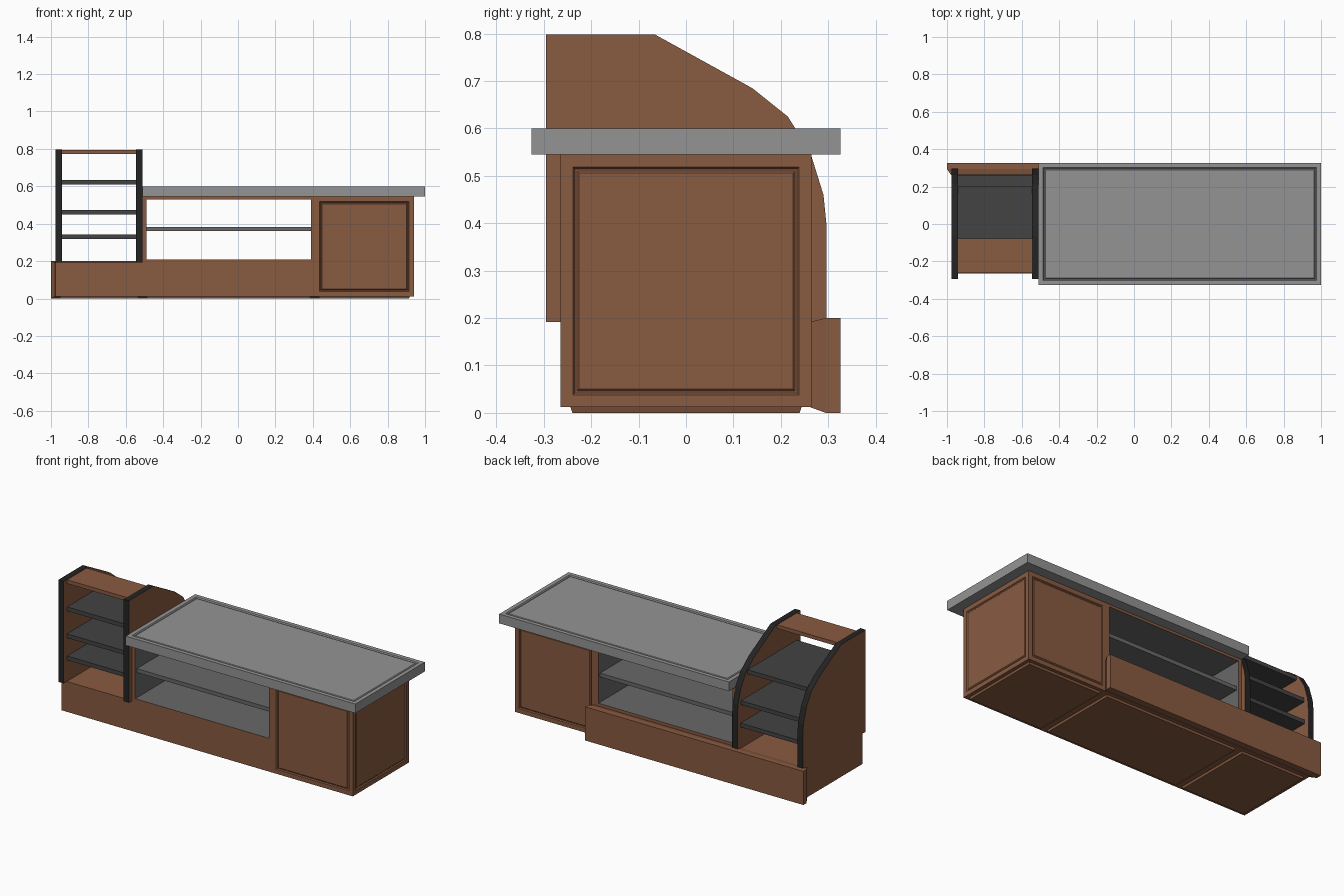
import bpy
import bmesh
from mathutils import Vector

if "Cube" in bpy.data.objects:
    bpy.data.objects.remove(bpy.data.objects["Cube"], do_unlink=True)


def material(name, color):
    m = bpy.data.materials.new(name)
    m.use_nodes = True
    m.diffuse_color = (*color, 1)
    m.node_tree.nodes["Principled BSDF"].inputs["Base Color"].default_value = (*color, 1)
    return m


WOOD = material("brown wood", (0.25, 0.103, 0.053))
STONE = material("grey countertop", (0.295, 0.295, 0.295))
LINING = material("grey lining", (0.14, 0.14, 0.14))
SHELF = material("dark grey shelf", (0.056, 0.056, 0.056))
TRIM = material("black trim", (0.017, 0.017, 0.018))


def finish(name, bm, *mats):
    bmesh.ops.recalc_face_normals(bm, faces=bm.faces)
    mesh = bpy.data.meshes.new(name)
    bm.to_mesh(mesh)
    bm.free()
    for m in mats:
        mesh.materials.append(m)
    obj = bpy.data.objects.new(name, mesh)
    bpy.context.collection.objects.link(obj)
    return obj


def box_mesh(x, y, z):
    bm = bmesh.new()
    bmesh.ops.create_cube(bm, size=1)
    for v in bm.verts:
        v.co = [r[0] if c < 0 else r[1] for c, r in zip(v.co, (x, y, z))]
    return bm


def box(name, x, y, z, mat):
    return finish(name, box_mesh(x, y, z), mat)


def facing(bm, direction):
    bm.normal_update()
    d = Vector(direction)
    return max(bm.faces, key=lambda f: (f.normal.dot(d) > 0.99) * f.calc_area())


def inset(bm, face, *steps):
    for width, depth in steps:
        bmesh.ops.inset_region(bm, faces=[face], thickness=width, depth=depth)


def groove(bm, direction, margin):
    # moulded groove framing a flat panel
    inset(bm, facing(bm, direction), (margin, 0), (0.006, -0.006),
          (0.006, 0), (0.006, 0.004))


def foot(bm):
    # shallow raised panel underneath
    inset(bm, facing(bm, (0, 0, -1)), (0.03, 0), (0.006, 0.012))


DEPTH = (-0.265, 0.265)
LOW, LEDGE, TOP = 0.012, 0.192, 0.545

# Closed cabinet with framed panels
bm = box_mesh((0.41, 0.94), DEPTH, (LOW, TOP))
for side in ((0, -1, 0), (0, 1, 0), (1, 0, 0)):
    groove(bm, side, 0.037)
foot(bm)
finish("cabinet", bm, WOOD)

# Open middle unit: a rectangular tube through the body with a grey lining
bm = bmesh.new()


def ring(y, x, z):
    return [bm.verts.new(c) for c in ((x[0], y, z[0]), (x[1], y, z[0]),
                                      (x[1], y, z[1]), (x[0], y, z[1]))]


outer = [ring(y, (-0.51, 0.41), (LOW, TOP)) for y in DEPTH]
inner = [ring(y, (-0.49, 0.39), (0.21, 0.53)) for y in DEPTH]
for i in range(4):
    j = (i + 1) % 4
    for a, b in ((outer[0], inner[0]), (outer[1], inner[1]), (outer[0], outer[1])):
        bm.faces.new((a[i], a[j], b[j], b[i]))
    lining = bm.faces.new((inner[0][i], inner[0][j], inner[1][j], inner[1][i]))
    lining.material_index = 1
bmesh.ops.recalc_face_normals(bm, faces=bm.faces)
foot(bm)
finish("open_unit", bm, WOOD, LINING)
box("middle_shelf", (-0.49, 0.39), (-0.25, 0.25), (0.36, 0.383), LINING)

# Countertop with a grooved border
bm = box_mesh((-0.51, 1.0), (-0.326, 0.326), (TOP, 0.6))
groove(bm, (0, 0, 1), 0.034)
finish("countertop", bm, STONE)

# Low base beneath the shelf tower
bm = box_mesh((-0.975, -0.51), DEPTH, (LOW, LEDGE))
foot(bm)
finish("tower_base", bm, WOOD)

# Back plinth, flaring out from the body
bm = bmesh.new()
rings = [ring(0.262, (-0.978, 0.415), (LOW, LEDGE)),
         ring(0.295, (-1.0, 0.435), (0, 0.2)),
         ring(0.326, (-1.0, 0.435), (0, 0.2))]
for a, b in zip(rings, rings[1:]):
    for i in range(4):
        j = (i + 1) % 4
        bm.faces.new((a[i], a[j], b[j], b[i]))
bm.faces.new(rings[0])
bm.faces.new(rings[-1])
finish("back_plinth", bm, WOOD)

# Tower side panels: brown sides, black edges
PROFILE = [(-0.295, LEDGE), (-0.295, 0.798), (-0.065, 0.798), (0.14, 0.685),
           (0.215, 0.625), (0.262, 0.55), (0.29, 0.46), (0.296, 0.4), (0.296, LEDGE)]
for name, x in (("right_tower_side", -0.975), ("left_tower_side", -0.545)):
    bm = bmesh.new()
    face = bm.faces.new([bm.verts.new((x, y, z)) for y, z in PROFILE])
    new = bmesh.ops.extrude_face_region(bm, geom=[face])["geom"]
    bmesh.ops.translate(bm, vec=(0.035, 0, 0),
                        verts=[v for v in new if isinstance(v, bmesh.types.BMVert)])
    bm.normal_update()
    for f in bm.faces:
        f.material_index = int(abs(f.normal.x) < 0.5)
    finish(name, bm, WOOD, TRIM)

# Tower shelves
SPAN = (-0.94, -0.545)
box("tower_top", SPAN, (-0.262, -0.078), (0.773, 0.795), WOOD)
for name, z, back in (("upper", 0.61, 0.2), ("middle", 0.45, 0.262), ("lower", 0.318, 0.265)):
    box(name + "_tower_shelf", SPAN, (-0.262, back), (z, z + 0.024), SHELF)
